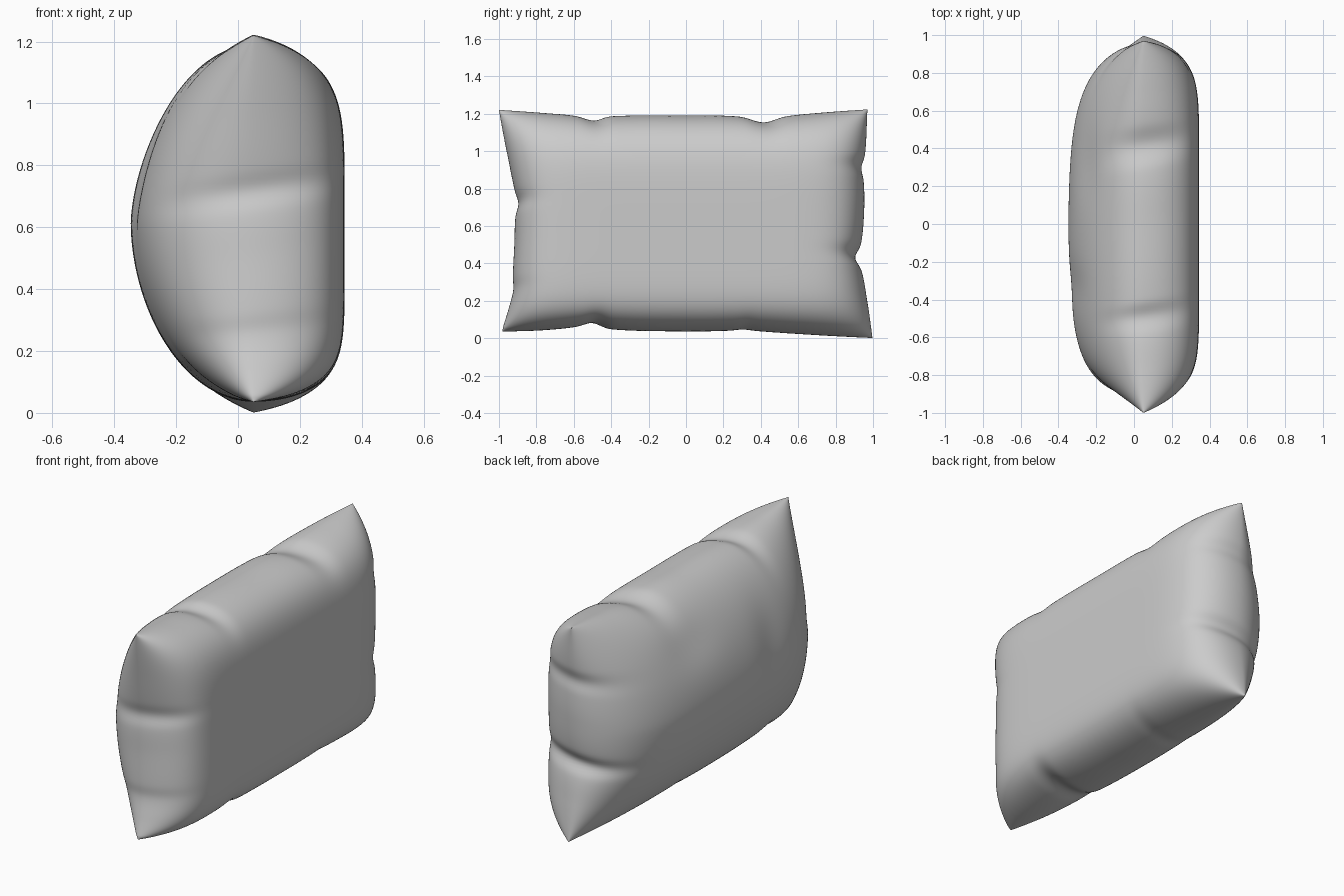
import bpy, bmesh
from math import sin, pi, exp

if "Cube" in bpy.data.objects:
    bpy.data.objects.remove(bpy.data.objects["Cube"])

NU, NV = 160, 112          # grid across the length and the height
YH, ZC, ZH = 0.93, 0.613, 0.575

# Seam outline as (position along the edge, seam coordinate)
LEFT = [(0.04, -.98), (.14, -.95), (.25, -.923), (.32, -.926), (.5, -.918), (.66, -.912),
        (.73, -.895), (.8, -.915), (1.0, -.955), (1.22, -1.0)]
RIGHT = [(0.0, 1.0), (.2, .968), (.36, .938), (.43, .902), (.5, .935), (.7, .953),
         (.86, .95), (.93, .937), (1.0, .957), (1.22, .97)]
TOP = [(-1, 1.222), (-.8, 1.205), (-.62, 1.188), (-.52, 1.162), (-.43, 1.186), (0, 1.19),
       (.3, 1.185), (.44, 1.153), (.56, 1.185), (.75, 1.205), (.97, 1.222)]
BOTTOM = [(-.98, .035), (-.8, .042), (-.62, .06), (-.53, .082), (-.43, .048), (0, .036),
          (.25, .04), (.32, .047), (.4, .038), (.7, .018), (1, 0)]


def curve(pts, t):
    """Smooth curve through a list of (t, value) points."""
    t = min(max(t, pts[0][0]), pts[-1][0])
    i = 0
    while i < len(pts) - 2 and t > pts[i + 1][0]:
        i += 1

    def slope(k):
        a, b = pts[max(k - 1, 0)], pts[min(k + 1, len(pts) - 1)]
        return (b[1] - a[1]) / (b[0] - a[0])
    (t0, a), (t1, b) = pts[i], pts[i + 1]
    h = t1 - t0
    s = (t - t0) / h
    return (a * (2*s**3 - 3*s*s + 1) + b * (3*s*s - 2*s**3)
            + h * slope(i) * (s**3 - 2*s*s + s) + h * slope(i + 1) * (s**3 - s*s))


def bulge(u, p):
    return max(0.0, 1 - abs(u) ** p) ** 0.5


def bump(y, z, cy, cz, ry, rz):
    return exp(-((y - cy) / ry) ** 2 - ((z - cz) / rz) ** 2)


def point(u, v, side):
    # thickness: flat, boxy face on +x, rounder face on -x
    if side > 0:
        d = 0.295 * bulge(u, 9) * bulge(v, 5 if v > 0 else 7)
    else:
        d = -0.397 * (0.35 * bulge(u, 2) + 0.65 * bulge(u, 5 if u > 0 else 6))
        d *= bulge(v, 1.6 if v > 0 else 1.85)
    # in-plane position, pulled to the pinched seam; creases run at a slant
    y, z = YH * u, ZC + ZH * v
    zt = 0.02 + 1.2 * (v + 1) / 2 - 0.15 * d * (1 - v * v)
    yt = 0.985 * u - 0.2 * d * (1 - u * u)
    wu, wv = abs(u) ** 6, abs(v) ** 6
    y += wu * ((curve(RIGHT, zt) - YH) if u > 0 else (curve(LEFT, zt) + YH))
    z += wv * ((curve(TOP, yt) - ZC - ZH) if v > 0 else (curve(BOTTOM, yt) - ZC + ZH))
    # shallow dents on the rounder face
    if side < 0:
        d += 0.012 * bump(y, z, -.33, .75, .12, .2) + 0.015 * bump(y, z, .3, .95, .2, .12)
    return 0.05 + d, y, z


# Pillow: two inflated faces sharing the seam vertices
bm = bmesh.new()
us = [sin(pi / 2 * (2 * i / NU - 1)) for i in range(NU + 1)]
vs = [sin(pi / 2 * (2 * j / NV - 1)) for j in range(NV + 1)]
front = [[bm.verts.new(point(u, v, 1)) for v in vs] for u in us]
back = [[front[i][j] if i in (0, NU) or j in (0, NV) else bm.verts.new(point(u, v, -1))
         for j, v in enumerate(vs)] for i, u in enumerate(us)]
for g, flip in ((front, 1), (back, -1)):
    for i in range(NU):
        for j in range(NV):
            bm.faces.new([g[i][j], g[i + 1][j], g[i + 1][j + 1], g[i][j + 1]][::flip])
for f in bm.faces:
    f.smooth = True
mesh = bpy.data.meshes.new("pillow")
bm.to_mesh(mesh)
bm.free()
pillow = bpy.data.objects.new("pillow", mesh)
bpy.context.collection.objects.link(pillow)

# Soften the seam and corner tips
soft = pillow.modifiers.new("soften", 'SMOOTH')
soft.factor = 0.5
soft.iterations = 6
